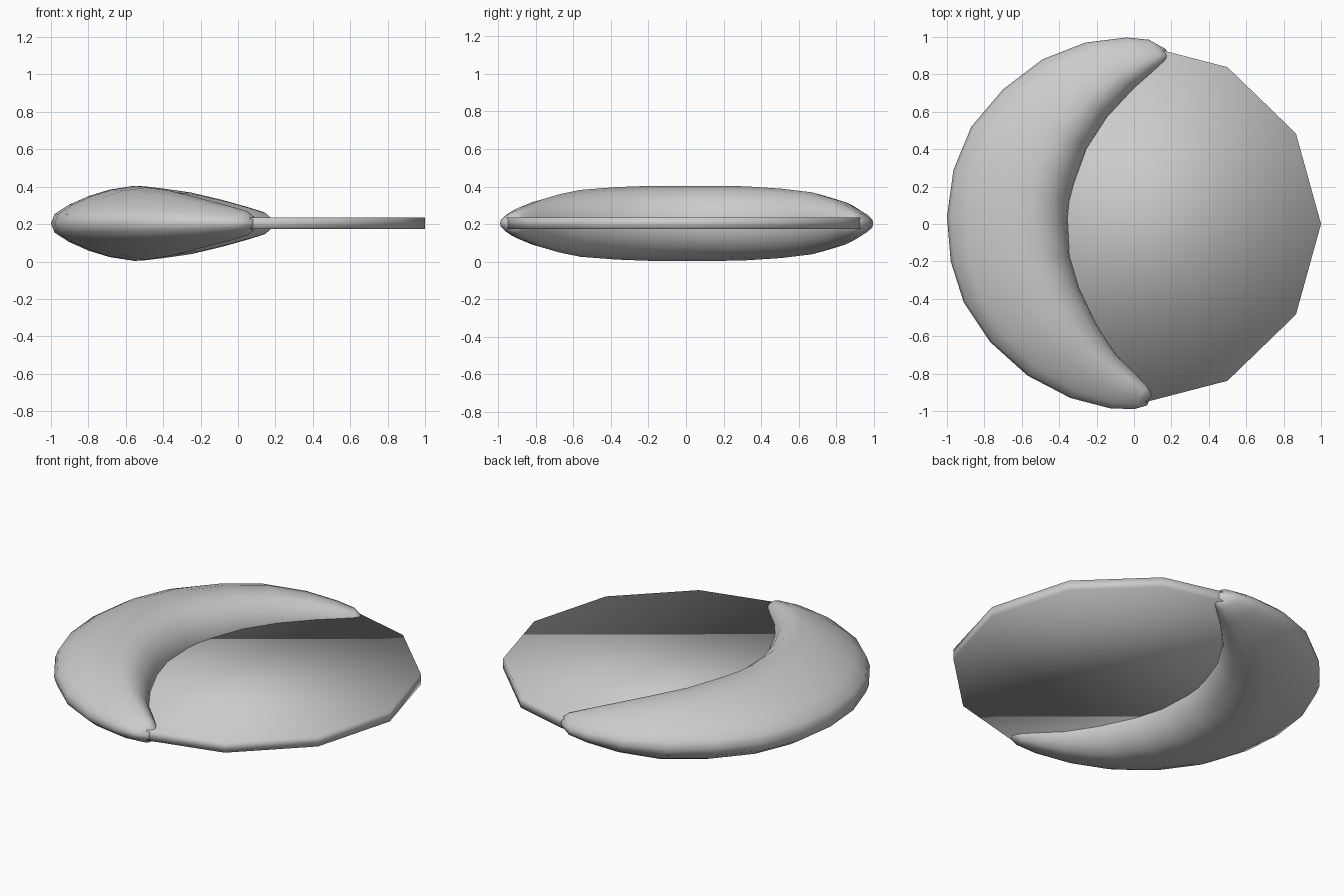
import bpy, bmesh, math

if "Cube" in bpy.data.objects:
    bpy.data.objects.remove(bpy.data.objects["Cube"])

MID = 0.204  # height of the horizontal symmetry plane


def make_object(name, bm):
    bmesh.ops.recalc_face_normals(bm, faces=bm.faces)
    for f in bm.faces:
        f.smooth = True
    mesh = bpy.data.meshes.new(name)
    bm.to_mesh(mesh)
    bm.free()
    obj = bpy.data.objects.new(name, mesh)
    bpy.context.collection.objects.link(obj)
    return obj


# Crescent: stations from back tip to front tip (outer x, y, inner x, y, half height)
stations = [
    (0.17, 0.935, 0.185, 0.89, 0.025),
    (0.08, 0.985, 0.165, 0.865, 0.06),
    (-0.04, 0.997, 0.09, 0.80, 0.088),
    (-0.26, 0.97, 0.0, 0.72, 0.125),
    (-0.49, 0.88, -0.14, 0.57, 0.165),
    (-0.70, 0.72, -0.25, 0.40, 0.185),
    (-0.87, 0.52, -0.315, 0.22, 0.197),
    (-0.965, 0.29, -0.342, 0.12, 0.20),
    (-1.0, 0.04, -0.35, 0.03, 0.20),
    (-0.98, -0.20, -0.34, -0.17, 0.20),
    (-0.91, -0.42, -0.29, -0.34, 0.193),
    (-0.77, -0.63, -0.20, -0.53, 0.178),
    (-0.57, -0.81, -0.15, -0.61, 0.155),
    (-0.34, -0.93, -0.09, -0.70, 0.125),
    (-0.13, -0.985, 0.0, -0.79, 0.092),
    (0.0, -0.99, 0.07, -0.86, 0.065),
    (0.07, -0.97, 0.10, -0.90, 0.03),
]
# Section: (fraction from outer to inner edge, fraction of half height)
upper = [(0.0, 0.0), (0.03, 0.25), (0.15, 0.5), (0.31, 0.73), (0.48, 0.9),
         (0.68, 1.0), (0.82, 0.9), (0.92, 0.65), (0.98, 0.35), (1.0, 0.0)]
section = upper + [(t, -h) for t, h in upper[-2:0:-1]]

bm = bmesh.new()
rings = [[bm.verts.new((ox + (ix - ox) * t, oy + (iy - oy) * t, MID + h * s))
          for t, s in section] for ox, oy, ix, iy, h in stations]
n = len(section)
for a, b in zip(rings, rings[1:]):
    for i in range(n):
        j = (i + 1) % n
        bm.faces.new((a[i], a[j], b[j], b[i]))
bm.faces.new(rings[0])
bm.faces.new(rings[-1])
make_object("crescent", bm)

# Twelve-sided thin disc; its left half is hidden inside the crescent
bm = bmesh.new()
outline = []
for i in range(12):
    a = math.radians(30 * i)
    x, y = math.cos(a), 0.968 * math.sin(a)
    if x < -0.1:
        x, y = x * 0.88, y * 0.94
    outline.append(bm.verts.new((x, y, MID - 0.03)))
base = bm.faces.new(outline)
top = bmesh.ops.extrude_face_region(bm, geom=[base])["geom"]
bmesh.ops.translate(bm, vec=(0, 0, 0.06),
                    verts=[v for v in top if isinstance(v, bmesh.types.BMVert)])
make_object("disc", bm)
